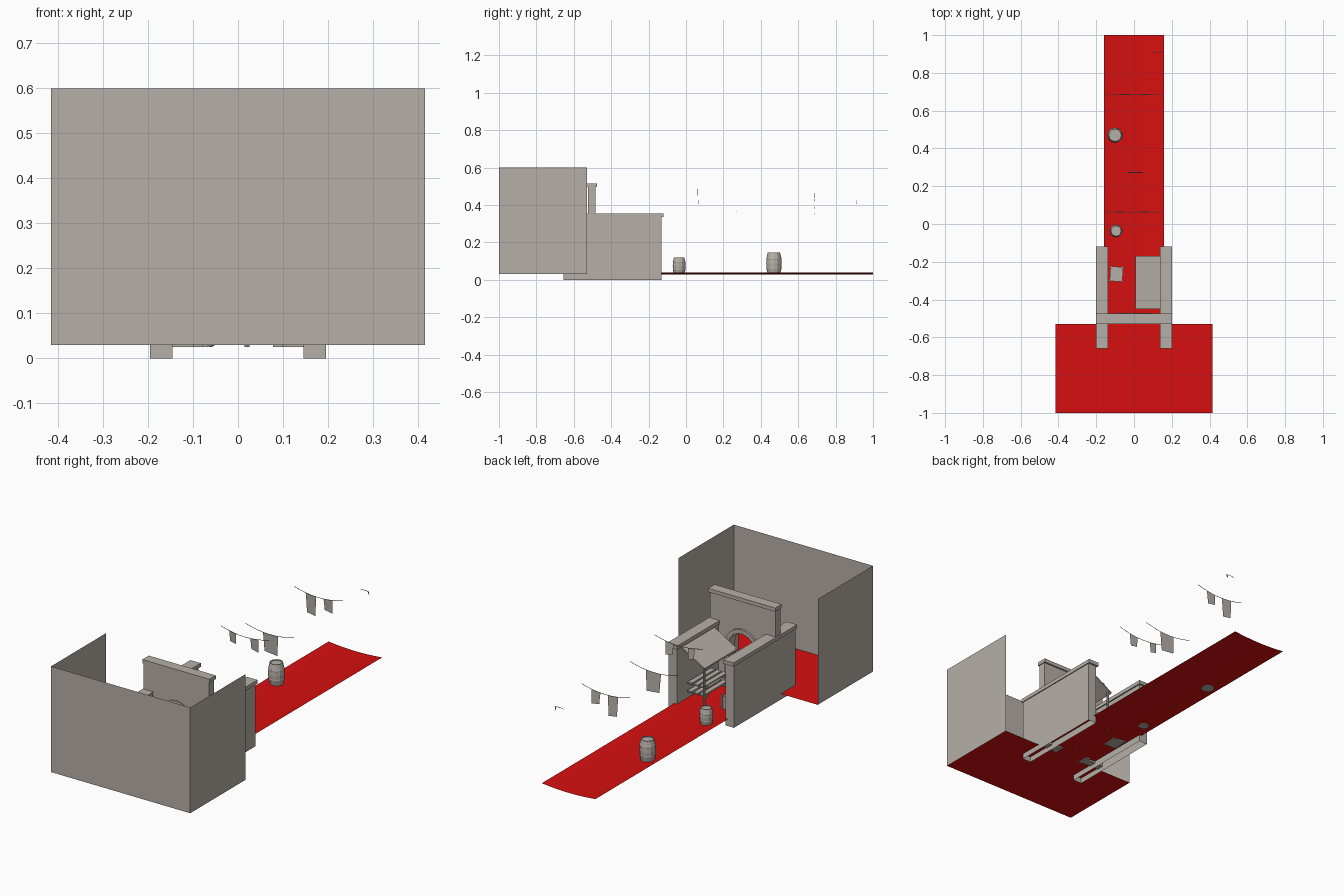
import bpy, bmesh, math
from mathutils import Matrix, Vector

if "Cube" in bpy.data.objects:
    bpy.data.objects.remove(bpy.data.objects["Cube"])


def material(name, rgb):
    m = bpy.data.materials.new(name)
    m.diffuse_color = (*rgb, 1)
    m.use_nodes = True
    m.node_tree.nodes["Principled BSDF"].inputs["Base Color"].default_value = m.diffuse_color
    return m


STONE = material("warm grey", (0.47, 0.43, 0.39))
RED = material("floor red", (0.68, 0.005, 0.005))


def finish(name, bm, mat=STONE, normals=True):
    if normals:
        bmesh.ops.recalc_face_normals(bm, faces=bm.faces)
    me = bpy.data.meshes.new(name)
    bm.to_mesh(me)
    bm.free()
    me.materials.append(mat)
    ob = bpy.data.objects.new(name, me)
    bpy.context.collection.objects.link(ob)
    return ob


def box(name, x, y, z, open_bottom=False):
    """Box from (min, max) ranges."""
    bm = bmesh.new()
    bmesh.ops.create_cube(bm, size=1)
    for v in bm.verts:
        v.co = [r[0] + (c + 0.5) * (r[1] - r[0]) for c, r in zip(v.co, (x, y, z))]
    if open_bottom:
        low = [f for f in bm.faces if all(abs(v.co.z - z[0]) < 1e-5 for v in f.verts)]
        bmesh.ops.delete(bm, geom=low, context='FACES_ONLY')
    return finish(name, bm)


def sheet(name, quads, mat=STONE):
    """Thin surface made of a few polygons."""
    bm = bmesh.new()
    for q in quads:
        bm.faces.new([bm.verts.new(p) for p in q])
    bmesh.ops.remove_doubles(bm, verts=bm.verts, dist=1e-5)
    return finish(name, bm, mat, normals=False)


def prism(name, outline, y0, y1):
    """Extrude an (x, z) outline along y."""
    bm = bmesh.new()
    f = bm.faces.new([bm.verts.new((x, y0, z)) for x, z in outline])
    out = bmesh.ops.extrude_face_region(bm, geom=[f])
    for v in out["geom"]:
        if isinstance(v, bmesh.types.BMVert):
            v.co.y = y1
    return finish(name, bm)


# Room: red floor and three single-sheet walls
W, B, F, Z0, Z1 = 0.415, -1.0, -0.53, 0.03, 0.6
sheet("room_floor", [[(-W, B, Z0), (W, B, Z0), (W, F, Z0), (-W, F, Z0)]], RED)
sheet("room_walls", [
    [(-W, B, Z0), (W, B, Z0), (W, B, Z1), (-W, B, Z1)],
    [(W, B, Z0), (W, F, Z0), (W, F, Z1), (W, B, Z1)],
    [(-W, F, Z0), (-W, B, Z0), (-W, B, Z1), (-W, F, Z1)]])

# Alley floor, dished slightly in the middle
xs = [-0.16 + 0.04 * i for i in range(9)]
dish = lambda x: 0.029 + 0.009 * (x / 0.16) ** 2
sheet("alley_floor", [[(a, F, dish(a)), (b, F, dish(b)), (b, 1, dish(b)), (a, 1, dish(a))]
                      for a, b in zip(xs, xs[1:])], RED)

# Side walls with caps
for side, s in (("left", -1), ("right", 1)):
    xr = sorted((0.145 * s, 0.195 * s))
    box(side + "_alley_wall", xr, (-0.655, -0.13), (0, 0.338), True)
    box(side + "_wall_cap", sorted((0.138 * s, 0.2 * s)), (-0.66, -0.12), (0.335, 0.355))

# Arch wall, its cap and the arch surround
SPRING, N = 0.245, 12
arc = lambda r: [(r * math.cos(math.pi * i / N), SPRING + r * math.sin(math.pi * i / N))
                 for i in range(N + 1)]
inner, outer = arc(0.078), arc(0.1)
prism("arch_wall", [(0.195, 0.025), (0.195, 0.498), (-0.195, 0.498), (-0.195, 0.025),
                    (-0.078, 0.025)] + inner[::-1] + [(0.078, 0.025)], -0.525, -0.483)
prism("arch_surround", [(0.1, 0.025)] + outer + [(-0.1, 0.025), (-0.078, 0.025)]
      + inner[::-1] + [(0.078, 0.025)], -0.53, -0.472)
box("arch_wall_cap", (-0.2, 0.2), (-0.53, -0.475), (0.495, 0.515))

# Awning leaning on the right wall, with two posts
prism("awning", [(0.008, 0.243), (0.145, 0.322), (0.145, 0.329), (0.008, 0.25)], -0.45, -0.17)
for i, y in enumerate((-0.44, -0.185)):
    bm = bmesh.new()
    bmesh.ops.create_cone(bm, cap_ends=True, segments=8, radius1=0.006, radius2=0.006, depth=0.23,
                          matrix=Matrix.Translation((0.02, y, 0.14)))
    finish(f"awning_post_{i + 1}", bm)

# Slatted shelves under the awning
for lv, z in enumerate((0.075, 0.12)):
    for k in range(3):
        x = 0.04 + 0.036 * k
        box(f"shelf_slat_{lv + 1}_{k + 1}", (x, x + 0.026), (-0.41, -0.21), (z, z + 0.008))
    for k, y in enumerate((-0.39, -0.24)):
        box(f"shelf_bearer_{lv + 1}_{k + 1}", (0.035, 0.145), (y, y + 0.015), (z - 0.01, z))

# Wooden crate: body, corner posts and rim, turned a little
crate = [box("crate_body", (-0.034, 0.034), (-0.039, 0.039), (0.025, 0.098))]
for sx in (-1, 1):
    for sy in (-1, 1):
        crate.append(box("crate_corner", sorted((0.028 * sx, 0.038 * sx)),
                         sorted((0.034 * sy, 0.044 * sy)), (0.028, 0.104)))
for ob in crate:
    ob.data.transform(Matrix.Translation((-0.093, -0.265, 0)) @ Matrix.Rotation(-0.06, 4, 'Z'))


# Barrels: bulging body with a sunk lid and two hoops
def barrel(name, x, y, r, z0, z1, sides=12):
    h = z1 - z0
    prof = [(0, 0), (0.8, 0), (0.94, 0.22), (0.97, 0.24), (0.99, 0.3), (0.97, 0.32), (1, 0.5),
            (0.97, 0.68), (0.99, 0.7), (0.97, 0.76), (0.94, 0.78), (0.8, 1), (0.72, 1),
            (0.72, 0.96), (0, 0.96)]
    bm = bmesh.new()
    vs = [bm.verts.new((p * r, 0, z0 + q * h)) for p, q in prof]
    es = [bm.edges.new(e) for e in zip(vs, vs[1:])]
    bmesh.ops.spin(bm, geom=vs + es, cent=(0, 0, 0), axis=(0, 0, 1),
                   angle=2 * math.pi, steps=sides, use_duplicate=False)
    bmesh.ops.remove_doubles(bm, verts=bm.verts, dist=1e-5)
    bmesh.ops.translate(bm, verts=bm.verts, vec=(x, y, 0))
    finish(name, bm)


barrel("large_barrel", -0.1, 0.47, 0.041, 0.028, 0.146)
barrel("small_barrel", -0.095, -0.037, 0.034, 0.028, 0.12)


# Washing lines: sagging cord with hanging cloths (x, half width, bottom z)
def line(name, y, z, x0, x1, sag, cloths):
    cu = bmesh.new()
    mid, half = (x0 + x1) / 2, (x1 - x0) / 2
    at = lambda x: z - sag * (1 - ((x - mid) / half) ** 2)
    pts = [x0 + (x1 - x0) * i / 8 for i in range(9)]
    rings = []
    for x in pts:
        rings.append([cu.verts.new((x, y + 0.0015 * math.cos(a), at(x) + 0.0015 * math.sin(a)))
                      for a in (0.5, 2.6, 4.7)])
    for a, b in zip(rings, rings[1:]):
        for k in range(3):
            cu.faces.new((a[k], a[k - 1], b[k - 1], b[k]))
    finish(name + "_cord", cu)
    for i, (x, w, bot) in enumerate(cloths):
        sheet(f"{name}_cloth_{i + 1}", [[
            (x - w, y, at(x - w)), (x + w, y, at(x + w)),
            (x + 0.85 * w, y + 0.004, bot - 0.004), (x - 0.85 * w, y + 0.004, bot + 0.004)]])


line("line_1", 0.062, 0.485, -0.145, 0.145, 0.022, [(-0.075, 0.021, 0.412), (0.055, 0.025, 0.402)])
line("line_2", 0.27, 0.42, -0.145, 0.145, 0.022, [(0.005, 0.045, 0.295)])
line("line_3", 0.685, 0.46, -0.145, 0.145, 0.022, [(-0.045, 0.03, 0.335), (0.058, 0.027, 0.375)])
line("line_4", 0.91, 0.42, 0.095, 0.145, -0.004, [(0.14, 0.004, 0.405)])
